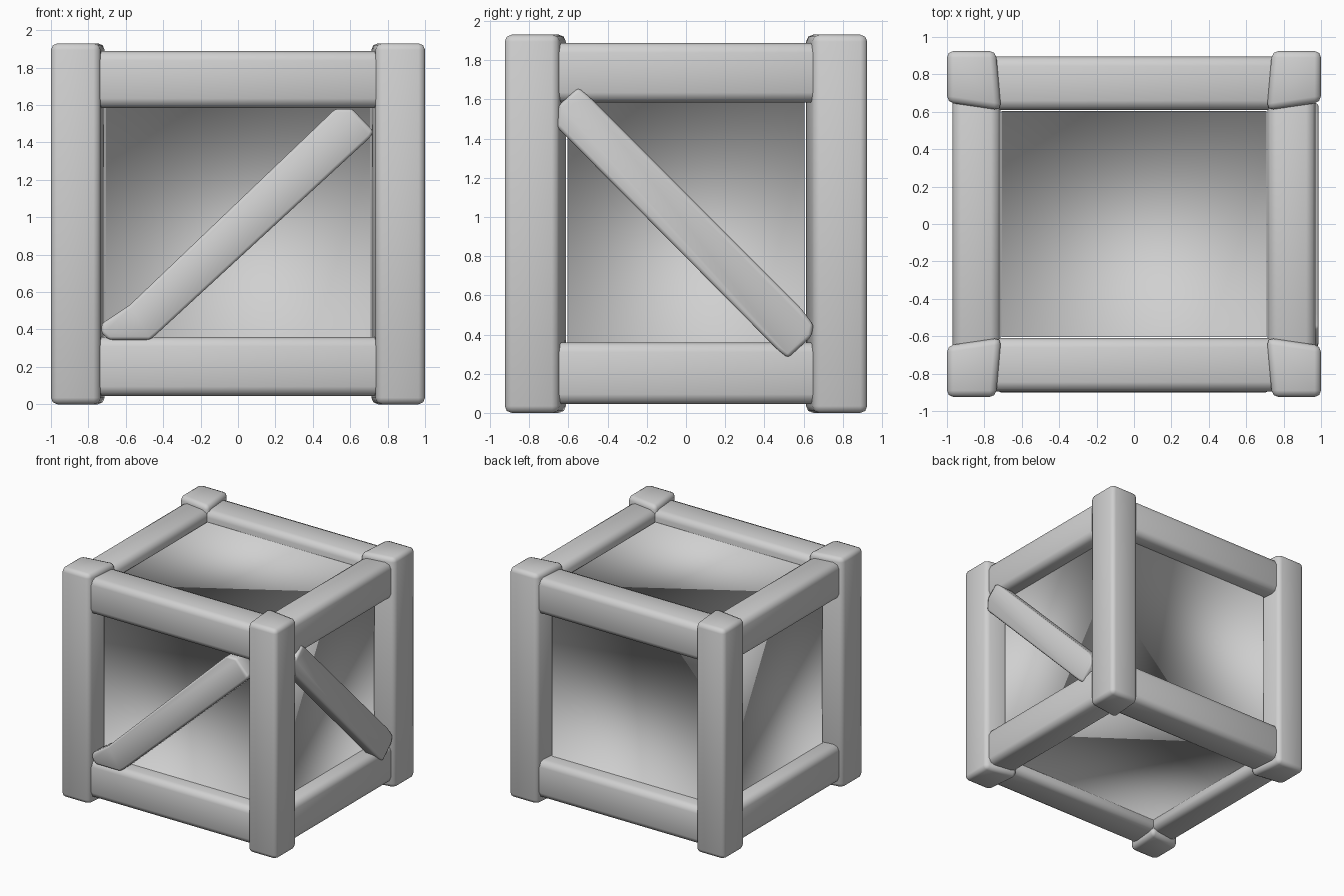
import bpy, bmesh
from mathutils import Vector

if "Cube" in bpy.data.objects:
    bpy.data.objects.remove(bpy.data.objects["Cube"], do_unlink=True)

GREY = (0.63, 0.63, 0.63, 1)
mat = bpy.data.materials.new("plain_grey")
mat.use_nodes = True
mat.diffuse_color = GREY
mat.node_tree.nodes["Principled BSDF"].inputs["Base Color"].default_value = GREY


def finish(name, bm):
    """Turn a bmesh into a smooth shaded object."""
    mesh = bpy.data.meshes.new(name)
    bm.to_mesh(mesh)
    bm.free()
    mesh.materials.append(mat)
    mesh.shade_smooth()
    obj = bpy.data.objects.new(name, mesh)
    bpy.context.collection.objects.link(obj)


def soften(bm, edges, width):
    bmesh.ops.bevel(bm, geom=edges, offset=width, segments=2, profile=0.5,
                    affect='EDGES', clamp_overlap=True)


def prism(outline, place, depth):
    """Solid made by extruding an outline between two depths."""
    bm = bmesh.new()
    rings = [[bm.verts.new(place(u, v, d)) for u, v in outline] for d in depth]
    bm.faces.new(rings[0])
    bm.faces.new(rings[1])
    n = len(outline)
    for i in range(n):
        j = (i + 1) % n
        bm.faces.new((rings[0][i], rings[0][j], rings[1][j], rings[1][i]))
    bmesh.ops.recalc_face_normals(bm, faces=bm.faces)
    return bm


def rail(name, low, high):
    """Timber with softened edges."""
    low, high = Vector(low), Vector(high)
    bm = bmesh.new()
    bmesh.ops.create_cube(bm, size=1)
    for v in bm.verts:
        v.co = (low + high) / 2 + v.co * (high - low)
    soften(bm, bm.edges[:], 0.05)
    finish(name, bm)


def panel(name, axis, sign, depth, a, b):
    """Flat recessed board with a tiny lip, which makes its shading dished."""
    def place(u, v, w):
        p = [u, v]
        p.insert(axis, sign * w)
        return p
    corners = [(a[0], b[0]), (a[1], b[0]), (a[1], b[1]), (a[0], b[1])]
    bm = bmesh.new()
    inner = [bm.verts.new(place(u, v, depth)) for u, v in corners]
    outer = [bm.verts.new(place(u, v, depth + 0.004)) for u, v in corners]
    base = bm.faces.new(inner)
    for i in range(4):
        j = (i + 1) % 4
        bm.faces.new((inner[j], inner[i], outer[i], outer[j]))
    base.normal_update()
    if base.normal[axis] * sign < 0:
        bmesh.ops.reverse_faces(bm, faces=bm.faces)
    if axis == 2:
        bmesh.ops.translate(bm, verts=bm.verts, vec=(0, 0, 0.965))
    finish(name, bm)


def brace(name, outline, place, depth):
    """Diagonal plank."""
    bm = prism(outline, place, depth)
    soften(bm, bm.edges[:], 0.018)
    finish(name, bm)


# Corner posts: sides taper towards the outer faces
POST = [(1.0, 0.925), (0.738, 0.925), (0.71, 0.608), (1.0, 0.65)]
for sx, side in ((-1, "right"), (1, "left")):
    for sy, end in ((-1, "front"), (1, "back")):
        bm = prism(POST, lambda u, v, d: (sx * u, sy * v, d), (0, 1.93))
        soften(bm, bm.edges[:], 0.035)
        finish(f"{end}_{side}_post", bm)

# Rails between the posts, bottom and top
for level, z0, z1 in (("bottom", 0.045, 0.36), ("top", 1.585, 1.888)):
    for s, end, side in ((-1, "front", "right"), (1, "back", "left")):
        ys = sorted((s * 0.61, s * 0.895))
        rail(f"{level}_{end}_rail", (-0.9, ys[0], z0), (0.9, ys[1], z1))
        xs = sorted((s * 0.715, s * 0.97))
        rail(f"{level}_{side}_rail", (xs[0], -0.82, z0), (xs[1], 0.82, z1))

# Recessed panels on all six sides
X, Y, Z = (-0.708, 0.708), (-0.604, 0.604), (0.355, 1.59)
for s, end, side in ((-1, "front", "right"), (1, "back", "left")):
    panel(f"{end}_panel", 1, s, 0.765, X, Z)
    panel(f"{side}_panel", 0, s, 0.84, Y, Z)
panel("bottom_panel", 2, -1, 0.835, X, Y)
panel("top_panel", 2, 1, 0.835, X, Y)

# Diagonal braces on two neighbouring sides
brace("front_brace",
      [(-0.73, 0.43), (-0.73, 0.38), (-0.69, 0.345), (-0.47, 0.345), (-0.43, 0.38),
       (0.71, 1.43), (0.725, 1.46), (0.61, 1.58), (0.52, 1.58), (-0.58, 0.53)],
      lambda u, v, d: (u, -d, v), (0.77, 0.9))
brace("side_brace",
      [(-0.66, 1.46), (-0.65, 1.57), (-0.55, 1.66), (-0.49, 1.61), (0.59, 0.53),
       (0.65, 0.45), (0.64, 0.39), (0.52, 0.28), (0.47, 0.32), (0.39, 0.40)],
      lambda u, v, d: (d, u, v), (0.87, 0.987))
